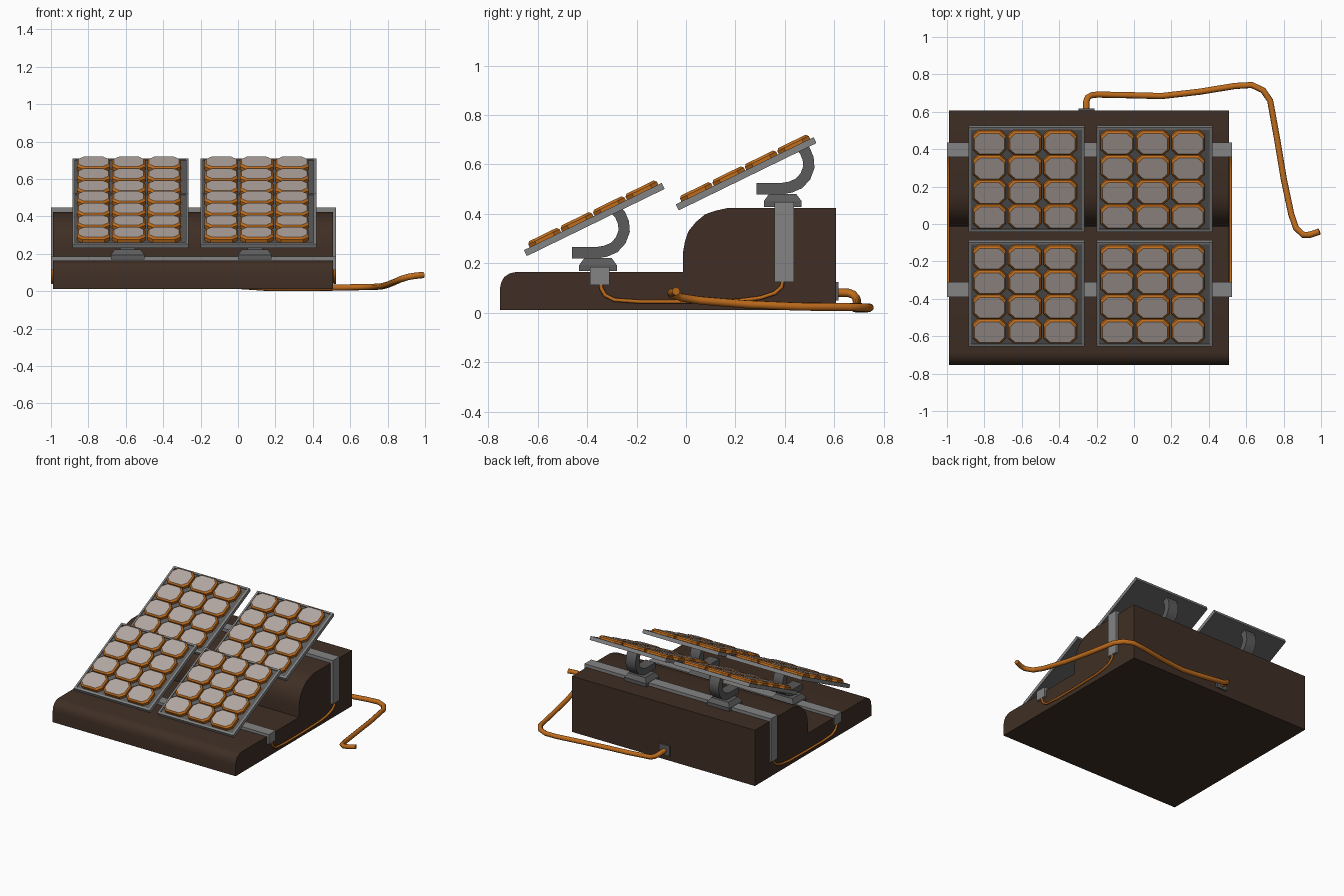
import bpy, bmesh, math
from mathutils import Matrix

if "Cube" in bpy.data.objects:
    bpy.data.objects.remove(bpy.data.objects["Cube"])

def material(name, r, g, b):
    m = bpy.data.materials.new(name)
    m.diffuse_color = (r, g, b, 1)
    m.use_nodes = True
    m.node_tree.nodes["Principled BSDF"].inputs["Base Color"].default_value = m.diffuse_color
    return m

BROWN = material("dark brown", 0.050, 0.028, 0.018)
STRAP = material("mid grey", 0.23, 0.23, 0.23)
DARK = material("dark grey", 0.105, 0.105, 0.105)
ORANGE = material("orange", 0.52, 0.15, 0.012)
PALE = material("pale warm grey", 0.45, 0.39, 0.36)

def finish(name, bm, mats, smooth=None):
    bmesh.ops.recalc_face_normals(bm, faces=bm.faces)
    me = bpy.data.meshes.new(name)
    bm.to_mesh(me)
    bm.free()
    ob = bpy.data.objects.new(name, me)
    bpy.context.collection.objects.link(ob)
    for m in mats:
        me.materials.append(m)
    if smooth:
        bpy.ops.object.select_all(action='DESELECT')
        ob.select_set(True)
        bpy.context.view_layer.objects.active = ob
        bpy.ops.object.shade_smooth_by_angle(angle=math.radians(smooth))
    return ob

def prism(name, pts, x0, x1, mat, smooth=None):
    """Extrude a (y, z) outline along x."""
    bm = bmesh.new()
    a = [bm.verts.new((x0, y, z)) for y, z in pts]
    b = [bm.verts.new((x1, y, z)) for y, z in pts]
    bm.faces.new(a)
    bm.faces.new(b)
    n = len(pts)
    for i in range(n):
        j = (i + 1) % n
        bm.faces.new((a[i], a[j], b[j], b[i]))
    return finish(name, bm, [mat], smooth)

def add_box(bm, lo, hi):
    c = [(l + h) / 2 for l, h in zip(lo, hi)]
    s = [h - l for l, h in zip(lo, hi)]
    mat = Matrix.Translation(c) @ Matrix.Diagonal((*s, 1))
    return bmesh.ops.create_cube(bm, size=1, matrix=mat)['verts']

def ribbon(path, t):
    """Closed outline of thickness t around an open (y, z) path."""
    left, right = [], []
    for i, (y, z) in enumerate(path):
        p, q = path[max(i - 1, 0)], path[min(i + 1, len(path) - 1)]
        dy, dz = q[0] - p[0], q[1] - p[1]
        l = math.hypot(dy, dz)
        left.append((y - dz / l * t / 2, z + dy / l * t / 2))
        right.append((y + dz / l * t / 2, z - dy / l * t / 2))
    return left + right[::-1]

def cable(name, pts, r):
    cu = bpy.data.curves.new(name, 'CURVE')
    cu.dimensions = '3D'
    cu.bevel_depth = r
    cu.bevel_resolution = 2
    cu.use_fill_caps = True
    sp = cu.splines.new('POLY')
    sp.points.add(len(pts) - 1)
    for p, co in zip(sp.points, pts):
        p.co = (*co, 1)
        p.radius = 1
    sp.use_smooth = True
    cu.materials.append(ORANGE)
    ob = bpy.data.objects.new(name, cu)
    bpy.context.collection.objects.link(ob)

# Stepped base block with rounded front edges
prism("base", [(-.753, .012), (-.753, .095), (-.748, .122), (-.735, .145), (-.713, .159),
               (-.687, .165), (-.013, .165), (-.013, .24), (-.004, .29), (.010, .33),
               (.040, .367), (.077, .398), (.12, .413), (.17, .424), (.606, .424), (.606, .012)],
      -.988, .508, BROWN, 40)

# Straps wrapped over each step
X0, X1 = -1.0, .525
for tag, y0, y1, zb, zs, zt in (("front", -.389, -.309, .113, .155, .185),
                               ("rear", .357, .437, .125, .414, .447)):
    bm = bmesh.new()
    add_box(bm, (X0, y0, zs), (X1, y1, zt))
    add_box(bm, (X0, y0, zb), (X0 + .025, y1, zs))
    add_box(bm, (X1 - .025, y0, zb), (X1, y1, zs))
    finish(tag + "_strap", bm, [STRAP])

def make_panel(name, x, y, z):
    W, L, T, rim = .31, .31, .027, .014
    # Tray with a raised rim
    bm = bmesh.new()
    add_box(bm, (-W + .003, -L + .003, 0), (W - .003, L - .003, .02))
    for f in bm.faces:
        f.material_index = 0
    old = set(bm.faces)
    for s in (-1, 1):
        a, b = sorted((s * W, s * (W - rim)))
        add_box(bm, (a, -L, .001), (b, L, T))
        a, b = sorted((s * L, s * (L - rim)))
        add_box(bm, (-W + rim, a, .001), (W - rim, b, T))
    for f in bm.faces:
        if f not in old:
            f.material_index = 1
    tray = finish(name + "_tray", bm, [DARK, STRAP])
    # Grid of chamfered cells with pale tops
    bm = bmesh.new()
    for i in range(3):
        for j in range(4):
            cx, cy = (i - 1) * .189 - .009, (j - 1.5) * .146 + .005
            rings = []
            for h, inset in ((.015, 0), (.040, 0), (.050, .009)):
                a, b, c = .089 - inset, .0705 - inset, .030
                o = [(a, -b + c), (a, b - c), (a - c, b), (c - a, b),
                     (-a, b - c), (-a, c - b), (c - a, -b), (a - c, -b)]
                rings.append([bm.verts.new((cx + u, cy + v, h)) for u, v in o])
            for lo, hi in zip(rings, rings[1:]):
                for k in range(8):
                    m = (k + 1) % 8
                    bm.faces.new((lo[k], lo[m], hi[m], hi[k]))
            bm.faces.new(rings[0][::-1])
            bm.faces.new(rings[-1]).material_index = 1
    cells = finish(name + "_cells", bm, [ORANGE, PALE])
    for ob in (tray, cells):
        ob.location = (x, y, z)
        ob.rotation_euler = (math.radians(26), 0, 0)

# Hook-shaped arm path in (y, z)
HOOK = [(-.462, .243), (-.36, .243), (-.325, .249), (-.290, .264), (-.264, .293),
        (-.250, .330), (-.253, .365), (-.266, .396), (-.288, .420)]
for tag, dy, dz, py, pz in (("front", 0, 0, -.365, .365), ("rear", .747, .259, .249, .550)):
    for side, mx, px in (("left", -.59, -.575), ("right", .09, .109)):
        name = tag + "_" + side
        # Chamfered mount on the strap
        bm = bmesh.new()
        add_box(bm, (mx - .09, -.432 + dy, .168 + dz), (mx + .09, -.280 + dy, .193 + dz))
        top = add_box(bm, (mx - .09, -.432 + dy, .193 + dz), (mx + .09, -.280 + dy, .222 + dz))
        for v in top:
            if v.co.z > .21 + dz:
                v.co.x = mx + (v.co.x - mx) * .78
                v.co.y = -.356 + dy + (v.co.y + .356 - dy) * .72
        finish(name + "_mount", bm, [DARK])
        # Curved arm
        outline = ribbon([(y + dy, z + dz) for y, z in HOOK], .046)
        prism(name + "_arm", outline, mx - .04, mx + .04, DARK, 40)
        make_panel(name + "_panel", px, py, pz)

# Thin link cables along both sides
for tag, x in (("left", -.992), ("right", .517)):
    cable(tag + "_link_cable", [(x, y, z) for y, z in (
        (-.345, .125), (-.343, .10), (-.328, .072), (-.29, .052), (-.19, .045), (0, .045),
        (.22, .050), (.30, .060), (.36, .080), (.387, .105), (.392, .135))], .008)

# Socket and loose main cable at the back
bm = bmesh.new()
add_box(bm, (-.297, .60, .050), (-.210, .617, .125))
finish("socket", bm, [DARK])
cable("main_cable", [
    (-.255, .60, .082), (-.255, .655, .081), (-.247, .677, .073), (-.228, .688, .060),
    (-.195, .692, .046), (0, .688, .028), (.147, .684, .018), (.35, .707, .017),
    (.54, .738, .019), (.63, .743, .021), (.69, .715, .022), (.728, .66, .023),
    (.765, .455, .025), (.80, .245, .034), (.84, .055, .050), (.865, -.02, .062),
    (.905, -.058, .075), (.94, -.058, .081), (.992, -.040, .087)], .017)
